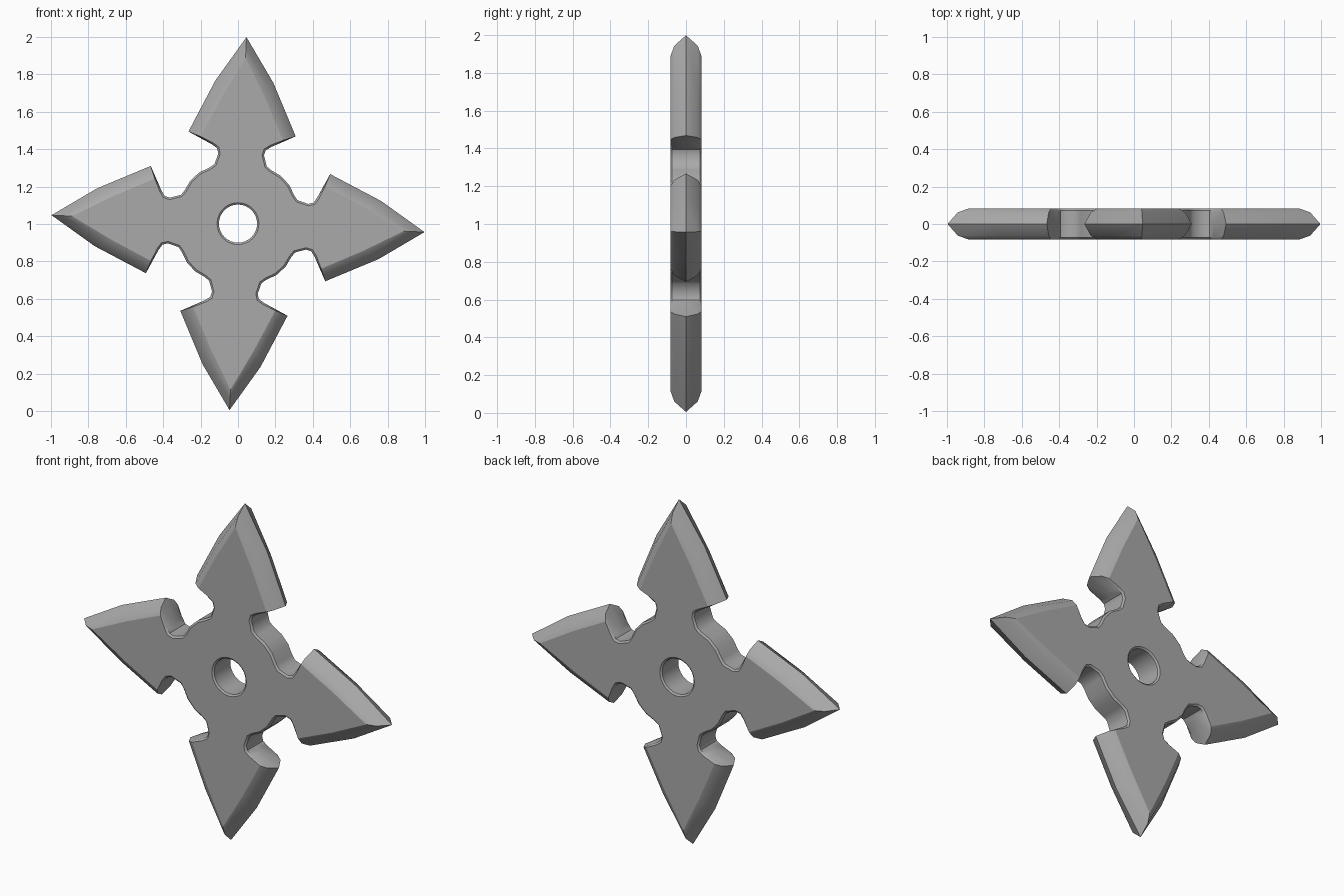
import bpy, bmesh, math

cube = bpy.data.objects.get("Cube")
if cube:
    bpy.data.objects.remove(cube, do_unlink=True)

HALF = 0.082           # half thickness
TILT = math.radians(2.6)
CENTRE_Z = 1.002

# Half of one arm, tip to hub: (sideways, outward) at the mid plane and on the flat face
tip_edge = [(0, 0.998), (0.155, 0.76), (0.287, 0.48)]
tip_face = [(0, 0.888), (0.118, 0.67), (0.22, 0.456)]
neck_edge = [(0.16, 0.418), (0.13, 0.398), (0.122, 0.37), (0.14, 0.312),
             (0.165, 0.293), (0.218, 0.265)]
neck_face = [(0.153, 0.426), (0.121, 0.405), (0.112, 0.37), (0.131, 0.306),
             (0.16, 0.284), (0.212, 0.256)]
n_tip = len(tip_edge)


def arm_levels():
    """Half arm as a list of columns, each holding (u, v, y) from mid plane to face."""
    columns = []
    for (a, b), (c, d) in zip(tip_edge, tip_face):
        columns.append([(a, b, 0), ((a + c) / 2, (b + d) / 2, 0.062), (c, d, HALF)])
    for (a, b), (c, d) in zip(neck_edge, neck_face):
        columns.append([(a, b, 0), (a, b, 0.073), (c, d, HALF)])
    return columns


def outline_columns():
    """Columns round the whole outline, four arms in turn."""
    half = arm_levels()
    left = [[(-u, v, y) for u, v, y in col] for col in reversed(half[1:])]
    columns = []
    for k in range(4):
        a = TILT + k * math.pi / 2
        for col in left + half:
            columns.append([(u * math.cos(a) + v * math.sin(a), y,
                             v * math.cos(a) - u * math.sin(a)) for u, v, y in col])
    return columns


def hole_columns(count=32):
    """Columns round the central hole, chamfered at the face."""
    levels = [(0.102, 0), (0.102, 0.074), (0.112, HALF)]
    return [[(r * math.cos(t), y, r * math.sin(t)) for r, y in levels]
            for t in (2 * math.pi * i / count for i in range(count))]


def wall(bm, columns):
    """Skin a closed run of columns on both sides; return the two face-edge loops."""
    rows = []
    for col in columns:
        full = [(x, -y, z) for x, y, z in reversed(col)] + col[1:]
        rows.append([bm.verts.new((x, y, z + CENTRE_Z)) for x, y, z in full])
    for i, row in enumerate(rows):
        prev = rows[i - 1]
        for j in range(len(row) - 1):
            bm.faces.new((prev[j], row[j], row[j + 1], prev[j + 1]))
    return [[bm.edges.get((rows[i - 1][j], rows[i][j])) for i in range(len(rows))]
            for j in (0, -1)]


# Star body: bevelled outer wall, hole wall and flat faces
bm = bmesh.new()
outer = wall(bm, outline_columns())
inner = wall(bm, hole_columns())
for out_loop, in_loop in zip(outer, inner):
    bmesh.ops.triangle_fill(bm, use_beauty=True, use_dissolve=False,
                            edges=out_loop + in_loop, normal=(0, 1, 0))
    for edge in out_loop + in_loop:
        edge.smooth = False
bmesh.ops.recalc_face_normals(bm, faces=bm.faces)
mesh = bpy.data.meshes.new("throwing_star")
bm.to_mesh(mesh)
bm.free()

star = bpy.data.objects.new("throwing_star", mesh)
bpy.context.collection.objects.link(star)

# Steel
steel = bpy.data.materials.new("grey_steel")
steel.use_nodes = True
colour = (0.4, 0.4, 0.4, 1)
steel.diffuse_color = colour
steel.node_tree.nodes["Principled BSDF"].inputs["Base Color"].default_value = colour
mesh.materials.append(steel)

bpy.ops.object.select_all(action='DESELECT')
star.select_set(True)
bpy.context.view_layer.objects.active = star
bpy.ops.object.shade_smooth_by_angle(angle=math.radians(38), keep_sharp_edges=True)
